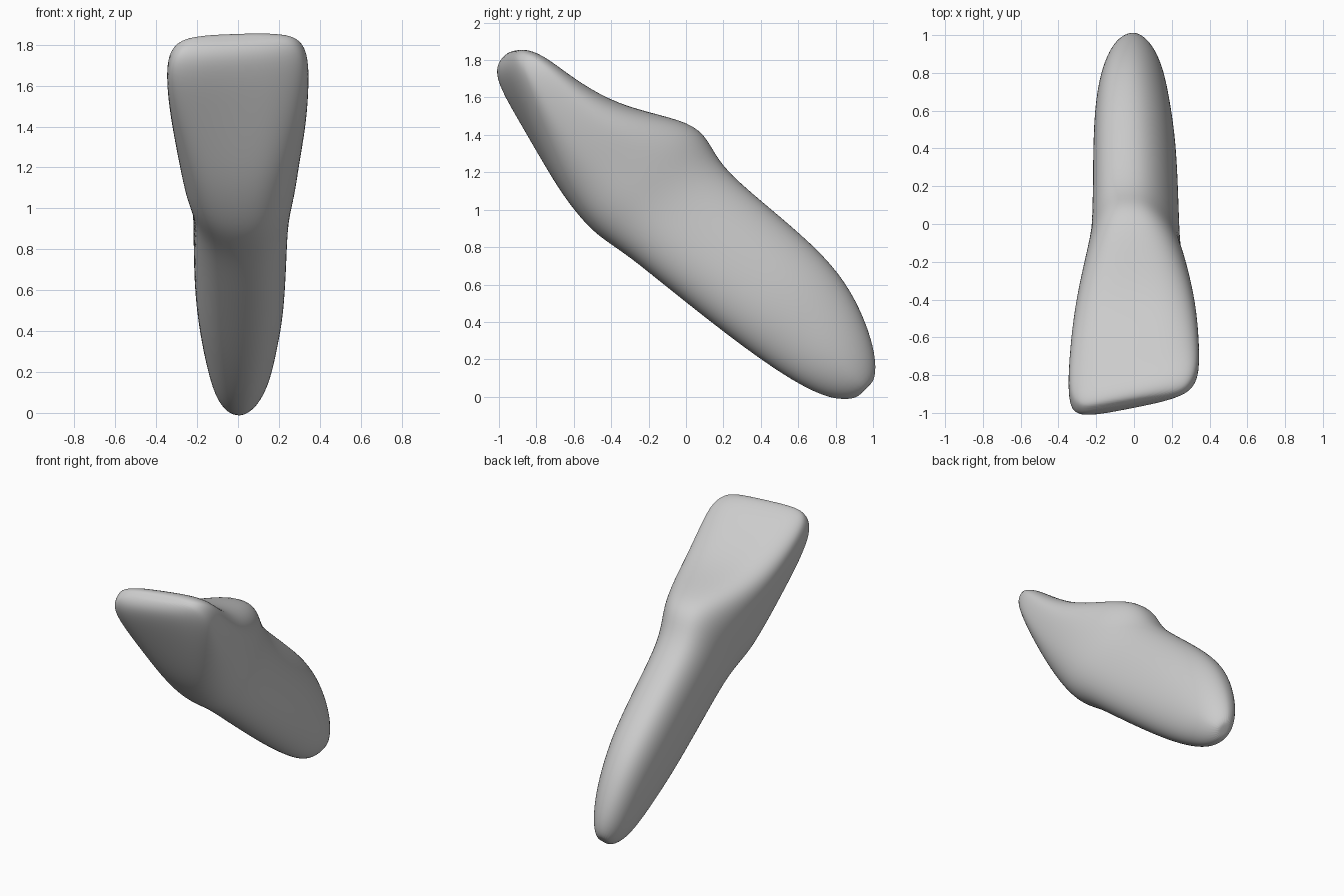
import bpy, bmesh, math

cube = bpy.data.objects.get("Cube")
if cube:
    bpy.data.objects.remove(cube, do_unlink=True)

SIDES = 28

# Stations from biting edge to root tip, measured along the slanted long axis:
# along, front edge, back edge, x min, x max, twist, squareness, back taper, lean
stations = [
    (-2.77, 0.81, 0.97, -0.22, 0.23, 0.20, 2.8, 0.0, 0.0),
    (-2.73, 0.71, 1.04, -0.30, 0.30, 0.24, 3.2, 0.0, 0.0),
    (-2.60, 0.63, 1.10, -0.35, 0.345, 0.24, 3.6, 0.0, 0.0),
    (-2.33, 0.55, 1.13, -0.348, 0.348, 0.18, 3.6, -0.03, 0.0),
    (-2.00, 0.46, 1.20, -0.325, 0.335, 0.11, 3.3, -0.08, 0.0),
    (-1.73, 0.40, 1.33, -0.30, 0.315, 0.06, 3.0, -0.06, 0.0),
    (-1.44, 0.375, 1.50, -0.265, 0.285, 0.02, 2.7, 0.08, -0.01),
    (-1.26, 0.40, 1.50, -0.238, 0.257, 0.0, 2.6, 0.1, -0.025),
    (-1.05, 0.445, 1.42, -0.22, 0.237, 0.0, 2.6, 0.07, -0.035),
    (-0.65, 0.485, 1.45, -0.214, 0.23, 0.0, 2.6, 0.05, -0.04),
    (-0.10, 0.55, 1.50, -0.21, 0.22, 0.0, 2.5, 0.03, -0.04),
    (0.25, 0.605, 1.47, -0.188, 0.192, 0.0, 2.4, 0.0, -0.035),
    (0.55, 0.67, 1.37, -0.155, 0.165, 0.0, 2.3, 0.0, -0.025),
    (0.79, 0.76, 1.24, -0.115, 0.12, 0.0, 2.1, 0.0, -0.01),
    (0.92, 0.89, 1.11, -0.055, 0.06, 0.0, 2.0, 0.0, 0.0),
]


def rounded(value, power):
    return math.copysign(abs(value) ** (2 / power), value)


def section(bm, along, low, high, left, right, twist, power, taper, lean):
    """One rounded cross-section, turned onto the slanted axis."""
    half_x = (right - left) / 2
    half_t = (high - low) / 2 - 0.8 * twist * half_x
    ring = []
    for i in range(SIDES):
        angle = math.tau * i / SIDES
        # the left side is softer than the right
        p = power * 0.85 if math.cos(angle) > 0 else power
        across = rounded(math.sin(angle), p)
        x = (left + right) / 2 + half_x * rounded(math.cos(angle), p) * (1 - taper * across)
        x += lean * across
        a = along + 0.7 * twist * x
        b = (low + high) / 2 + half_t * across + twist * x
        ring.append(bm.verts.new((x, (a + b) / 2, (b - a) / 2)))
    return ring


# Tooth: a loft through the sections, closed at both ends
bm = bmesh.new()
rings = [section(bm, *s) for s in stations]
for first, second in zip(rings, rings[1:]):
    for i in range(SIDES):
        j = (i + 1) % SIDES
        bm.faces.new((first[i], first[j], second[j], second[i]))
for ring in (rings[0], rings[-1]):
    centre = [sum(v.co[k] for v in ring) / SIDES for k in range(3)]
    hub = bm.verts.new(centre)
    for i in range(SIDES):
        bm.faces.new((hub, ring[i], ring[(i + 1) % SIDES]))
bmesh.ops.recalc_face_normals(bm, faces=bm.faces)
mesh = bpy.data.meshes.new("tooth")
bm.to_mesh(mesh)
bm.free()
mesh.shade_smooth()
tooth = bpy.data.objects.new("tooth", mesh)
bpy.context.collection.objects.link(tooth)
smooth_form = tooth.modifiers.new("smooth_form", "SUBSURF")
smooth_form.levels = 2
smooth_form.render_levels = 2

# Plain grey material
grey = bpy.data.materials.new("plain_grey")
grey.use_nodes = True
colour = (0.6, 0.6, 0.6, 1)
grey.diffuse_color = colour
grey.node_tree.nodes["Principled BSDF"].inputs["Base Color"].default_value = colour
mesh.materials.append(grey)
